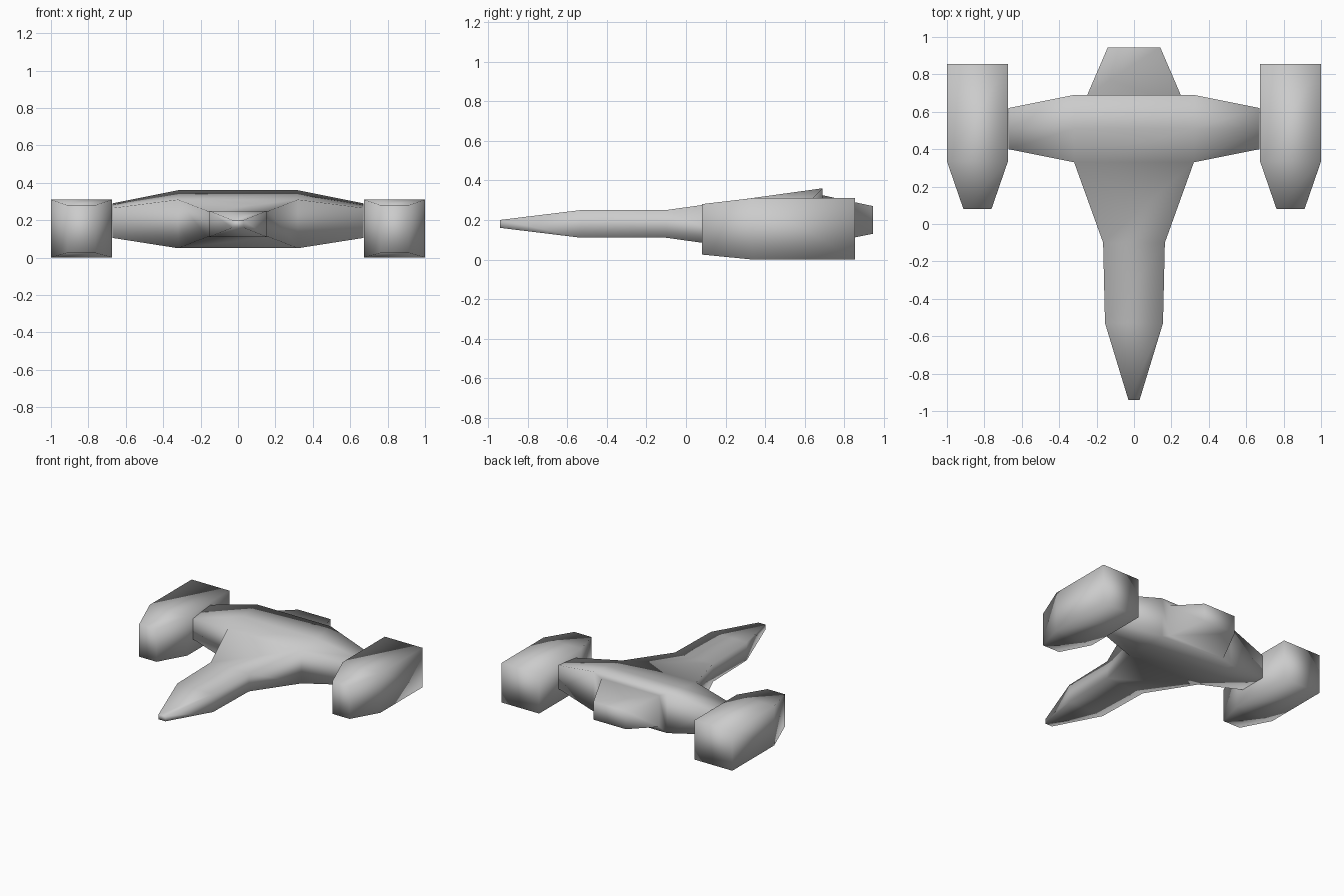
import bpy
import bmesh

cube = bpy.data.objects.get("Cube")
if cube:
    bpy.data.objects.remove(cube, do_unlink=True)

hull_grey = bpy.data.materials.new("hull_grey")
hull_grey.use_nodes = True
GREY = (0.6, 0.6, 0.6, 1.0)
hull_grey.diffuse_color = GREY
hull_grey.node_tree.nodes["Principled BSDF"].inputs["Base Color"].default_value = GREY


def loft(bm, rings):
    """Skin a row of rings with quads and cap both ends; returns faces per span."""
    loops = [[bm.verts.new(p) for p in ring] for ring in rings]
    spans = []
    for a, b in zip(loops, loops[1:]):
        n = len(a)
        spans.append([bm.faces.new((a[i], a[(i + 1) % n], b[(i + 1) % n], b[i]))
                      for i in range(n)])
    bm.faces.new(loops[0][::-1])
    bm.faces.new(loops[-1])
    return spans


def extend(bm, face, x, y, half_width, bottom, top):
    """Extrude a face to a new rectangle at depth y."""
    mid = face.calc_center_median()
    new = bmesh.ops.extrude_discrete_faces(bm, faces=[face])["faces"][0]
    for v in new.verts:
        v.co = (x + (half_width if v.co.x > mid.x else -half_width), y,
                top if v.co.z > mid.z else bottom)
    return new


def finish(bm, name):
    bmesh.ops.recalc_face_normals(bm, faces=bm.faces)
    mesh = bpy.data.meshes.new(name)
    bm.to_mesh(mesh)
    bm.free()
    mesh.materials.append(hull_grey)
    mesh.shade_smooth()
    obj = bpy.data.objects.new(name, mesh)
    bpy.context.collection.objects.link(obj)


# Wing: broad centre section with narrower tips
def tip(x):
    return [(x, 0.40, 0.105), (x, 0.40, 0.265), (x, 0.51, 0.28),
            (x, 0.62, 0.29), (x, 0.62, 0.105), (x, 0.51, 0.105)]


def root(x):
    return [(x, 0.33, 0.05), (x, 0.33, 0.31), (x, 0.51, 0.335),
            (x, 0.69, 0.36), (x, 0.69, 0.05), (x, 0.51, 0.05)]


bm = bmesh.new()
centre = loft(bm, [tip(-0.67), root(-0.32), root(0.32), tip(0.67)])[1]
front, rear = centre[0], centre[3]

# Fuselage grown forward from the wing to the nose
for section in [(-0.10, 0.165, 0.11, 0.25), (-0.53, 0.155, 0.11, 0.25),
                (-0.94, 0.03, 0.16, 0.20)]:
    front = extend(bm, front, 0, *section)

# Tail block grown from an inset on the wing's rear
for section in [(0.69, 0.25, 0.08, 0.325), (0.945, 0.14, 0.13, 0.27)]:
    rear = extend(bm, rear, 0, *section)
finish(bm, "hull")

# Engine pods: box body with a tapered intake
for name, x in (("left_engine_pod", 0.837), ("right_engine_pod", -0.837)):
    bm = bmesh.new()
    rings = [[(x - w, y, b), (x - w, y, t), (x + w, y, t), (x + w, y, b)]
             for y, w, b, t in ((0.08, 0.075, 0.025, 0.28),
                                (0.335, 0.163, 0, 0.31),
                                (0.855, 0.163, 0, 0.31))]
    loft(bm, rings)
    finish(bm, name)
